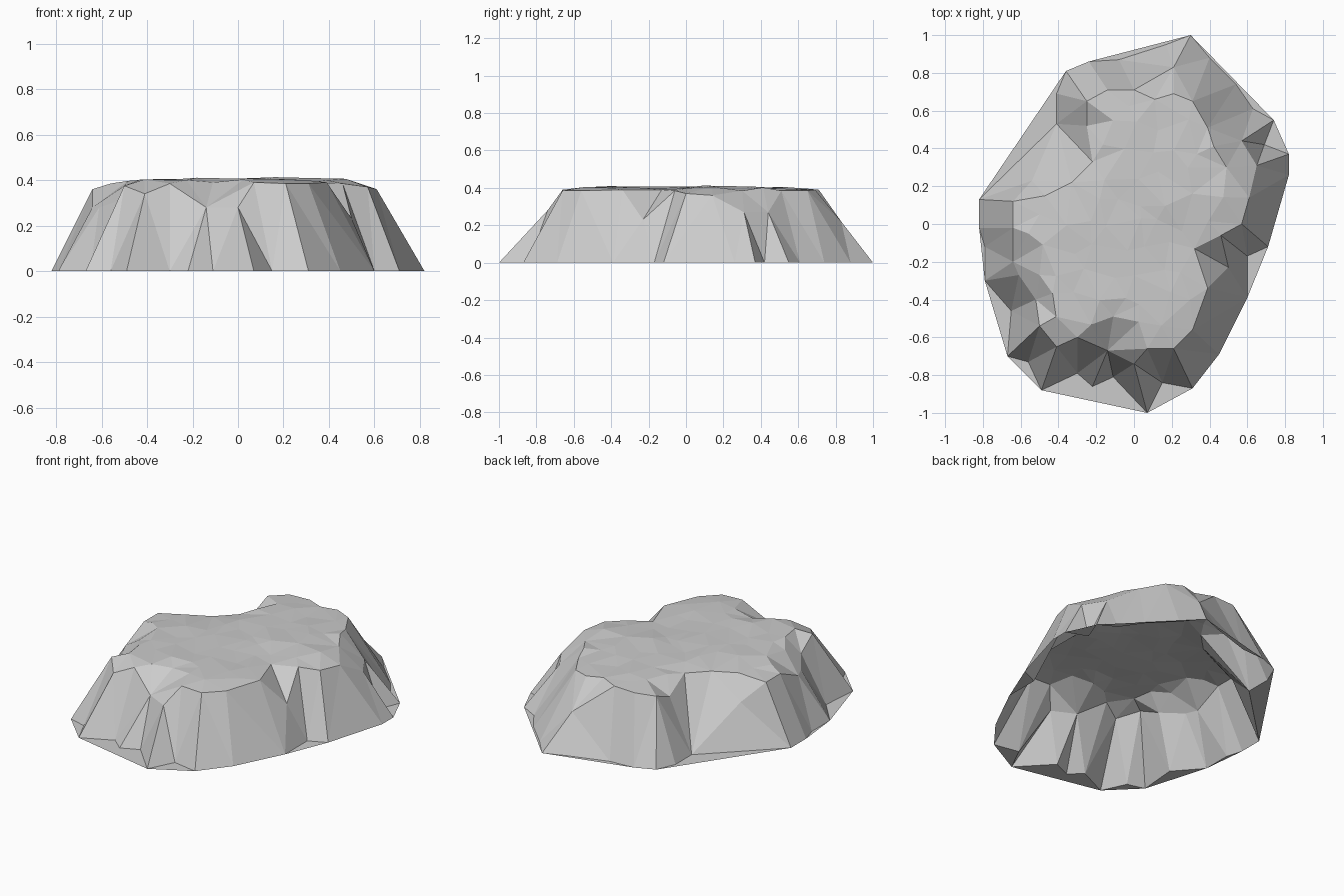
import bpy
import bmesh
import random
from mathutils import Vector, geometry

random.seed(4)

default_cube = bpy.data.objects.get("Cube")
if default_cube:
    bpy.data.objects.remove(default_cube, do_unlink=True)

# Foot outline on the ground, counterclockwise from the front tip (x, y)
FOOT = [
    (.07, -1), (.15, -.84), (.31, -.87), (.45, -.69), (.6, -.39), (.6, -.17),
    (.71, -.12), (.82, .26), (.82, .37), (.69, .42), (.74, .55), (.63, .61),
    (.54, .74), (.4, .88), (.3, 1), (.17, .95), (-.08, .87), (-.24, .86),
    (-.36, .81), (-.41, .69), (-.41, .53), (-.82, .13), (-.82, -.02),
    (-.79, -.12), (-.79, -.3), (-.65, -.46), (-.67, -.7), (-.56, -.73),
    (-.49, -.88), (-.3, -.79), (-.22, -.86), (-.11, -.81),
]

# Upper rim where the steep sides meet the plateau (x, y, z)
RIM = [
    (0, -.74, .28), (.07, -.66, .39), (.21, -.66, .385), (.31, -.56, .385),
    (.39, -.34, .39), (.5, -.23, .23), (.32, -.13, .39), (.46, -.06, .385),
    (.57, 0, .37), (.61, .14, .36), (.65, .31, .27), (.57, .44, .27),
    (.39, .51, .385), (.31, .65, .385), (.21, .69, .39), (.11, .66, .395),
    (0, .71, .39), (-.14, .71, .385), (-.25, .65, .37), (-.25, .52, .32),
    (-.22, .33, .385), (-.33, .22, .385), (-.47, .15, .385), (-.54, .23, .25),
    (-.64, .12, .36), (-.64, -.02, .36), (-.56, -.05, .385), (-.64, -.2, .28),
    (-.61, -.27, .28), (-.5, -.27, .375), (-.52, -.4, .31), (-.5, -.54, .375),
    (-.41, -.65, .34), (-.3, -.6, .385), (-.14, -.67, .28),
]

# Single ledges and shoulders away from the two loops
LEDGES = [(.21, .83, .22), (.49, .3, .385), (-.11, -.49, .39), (-.5, .05, .385)]


def inside(point, loop):
    """Even-odd test of a flat point against a closed loop."""
    hit = False
    for a, b in zip(loop, loop[1:] + loop[:1]):
        if (a.y > point.y) != (b.y > point.y):
            crossing = a.x + (point.y - a.y) * (b.x - a.x) / (b.y - a.y)
            if crossing > point.x:
                hit = not hit
    return hit


def distance_to_loop(point, loop):
    """Shortest flat distance from a point to a closed loop."""
    best = float("inf")
    for a, b in zip(loop, loop[1:] + loop[:1]):
        side = b - a
        along = max(0, min(1, (point - a).dot(side) / side.length_squared))
        best = min(best, (point - a - side * along).length)
    return best


def loop_edges(start, count):
    return [(start + i, start + (i + 1) % count) for i in range(count)]


def plateau_points(rim, ledges, spacing):
    """Jittered grid over the plateau, rising gently away from the rim."""
    points = []
    steps = int(1 / spacing) + 1
    for row in range(-steps, steps + 1):
        for column in range(-steps, steps + 1):
            shift = Vector((random.uniform(-.3, .3), random.uniform(-.3, .3)))
            flat = (Vector((column + .5 * (row % 2), row)) + shift) * spacing
            if not inside(flat, rim):
                continue
            gap = distance_to_loop(flat, rim)
            if gap < .06 or any((flat - l).length < .07 for l in ledges):
                continue
            rise = .393 + .014 * min(gap / .25, 1)
            points.append((flat.x, flat.y, rise + random.uniform(-.006, .006)))
    return points


def flatten(points):
    return [Vector(p[:2]) for p in points]


# Gather all surface points: foot, rim, ledges, plateau
plateau = plateau_points(flatten(RIM), flatten(LEDGES), .13)
points = [(x, y, 0) for x, y in FOOT] + RIM + LEDGES + plateau
flat_points = flatten(points)
foot_count = len(FOOT)
wall_end = foot_count + len(RIM) + len(LEDGES)

# Keep both loops, and run a crease from each foot corner to its nearest rim corner
creases = loop_edges(0, foot_count) + loop_edges(foot_count, len(RIM))
for i in range(foot_count):
    nearest = min(range(foot_count, wall_end),
                  key=lambda j: (flat_points[i] - flat_points[j]).length)
    creases.append((i, nearest))

verts, _, faces, sources, _, _ = geometry.delaunay_2d_cdt(
    flat_points, creases, [], 1, .0001, True)

# Lift the triangulated outline into the open-bottomed rock
bm = bmesh.new()
corners = []
for flat, source in zip(verts, sources):
    height = points[source[0]][2] if source else .36
    corners.append(bm.verts.new((flat.x, flat.y, height)))
for face in faces:
    bm.faces.new([corners[i] for i in face]).smooth = False
bm.normal_update()
for face in bm.faces:
    if face.normal.z < 0:
        face.normal_flip()

mesh = bpy.data.meshes.new("rock_plateau")
bm.to_mesh(mesh)
bm.free()
rock = bpy.data.objects.new("rock_plateau", mesh)
bpy.context.collection.objects.link(rock)

# Plain grey stone
stone = bpy.data.materials.new("grey_stone")
stone.use_nodes = True
grey = (.6, .6, .6, 1)
stone.diffuse_color = grey
for node in stone.node_tree.nodes:
    if node.type == "BSDF_PRINCIPLED":
        node.inputs["Base Color"].default_value = grey
        node.inputs["Roughness"].default_value = .9
mesh.materials.append(stone)
